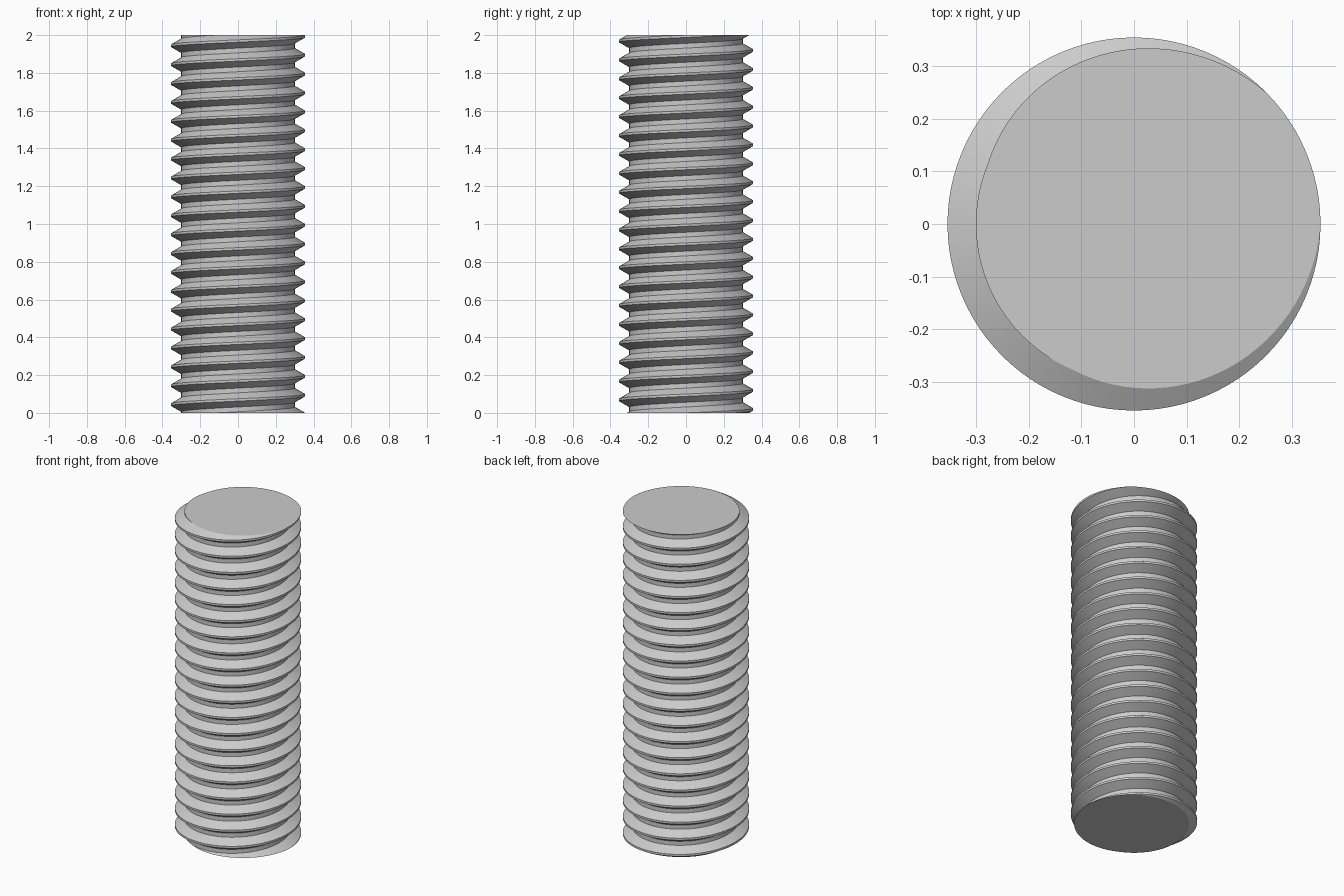
import bpy, bmesh
from math import cos, sin, tau, radians

cube = bpy.data.objects.get("Cube")
if cube:
    bpy.data.objects.remove(cube, do_unlink=True)

LENGTH, PITCH = 2.0, 0.1
MAJOR, MINOR = 0.355, 0.301
STEPS = 96          # segments per turn
EXTRA = 2           # spare turns beyond each end, trimmed off below

# Metric thread section: flat crest, flank, flat root (radius, height in pitches)
PROFILE = [(MAJOR, -1 / 8), (MAJOR, 0), (MINOR, 5 / 16), (MINOR, 9 / 16)]


def make_material(name, rgb):
    mat = bpy.data.materials.new(name)
    mat.use_nodes = True
    color = (*rgb, 1)
    mat.diffuse_color = color
    mat.node_tree.nodes["Principled BSDF"].inputs["Base Color"].default_value = color
    return mat


def helix_row(bm, i):
    """One copy of the thread section, turned and lifted along the helix."""
    a = tau * i / STEPS
    lift = PITCH * i / STEPS
    return [bm.verts.new((r * cos(a), r * sin(a), lift + PITCH * h)) for r, h in PROFILE]


# Thread surface: each turn shares its edge with the turn above
bm = bmesh.new()
first = -EXTRA * STEPS
last = (round(LENGTH / PITCH) + EXTRA) * STEPS
rows = [helix_row(bm, i) for i in range(first, last + 1)]
for i in range(len(rows) - STEPS - 1):
    low = rows[i] + [rows[i + STEPS][0]]
    high = rows[i + 1] + [rows[i + STEPS + 1][0]]
    for k in range(len(PROFILE)):
        bm.faces.new((low[k], high[k], high[k + 1], low[k + 1]))

# Trim both ends flat and cap them
for z, direction in ((0, -1), (LENGTH, 1)):
    bmesh.ops.bisect_plane(bm, geom=bm.verts[:] + bm.edges[:] + bm.faces[:], dist=1e-6,
                           plane_co=(0, 0, z), plane_no=(0, 0, direction), clear_outer=True)
    rim = [e for e in bm.edges if e.is_boundary
           and all(abs(v.co.z - z) < 1e-4 for v in e.verts)]
    bmesh.ops.contextual_create(bm, geom=rim)
bmesh.ops.recalc_face_normals(bm, faces=bm.faces[:])

mesh = bpy.data.meshes.new("threaded_rod")
bm.to_mesh(mesh)
bm.free()
mesh.shade_smooth()
mesh.set_sharp_from_angle(angle=radians(20))
mesh.materials.append(make_material("grey steel", (0.6, 0.6, 0.6)))
rod = bpy.data.objects.new("threaded_rod", mesh)
bpy.context.collection.objects.link(rod)
